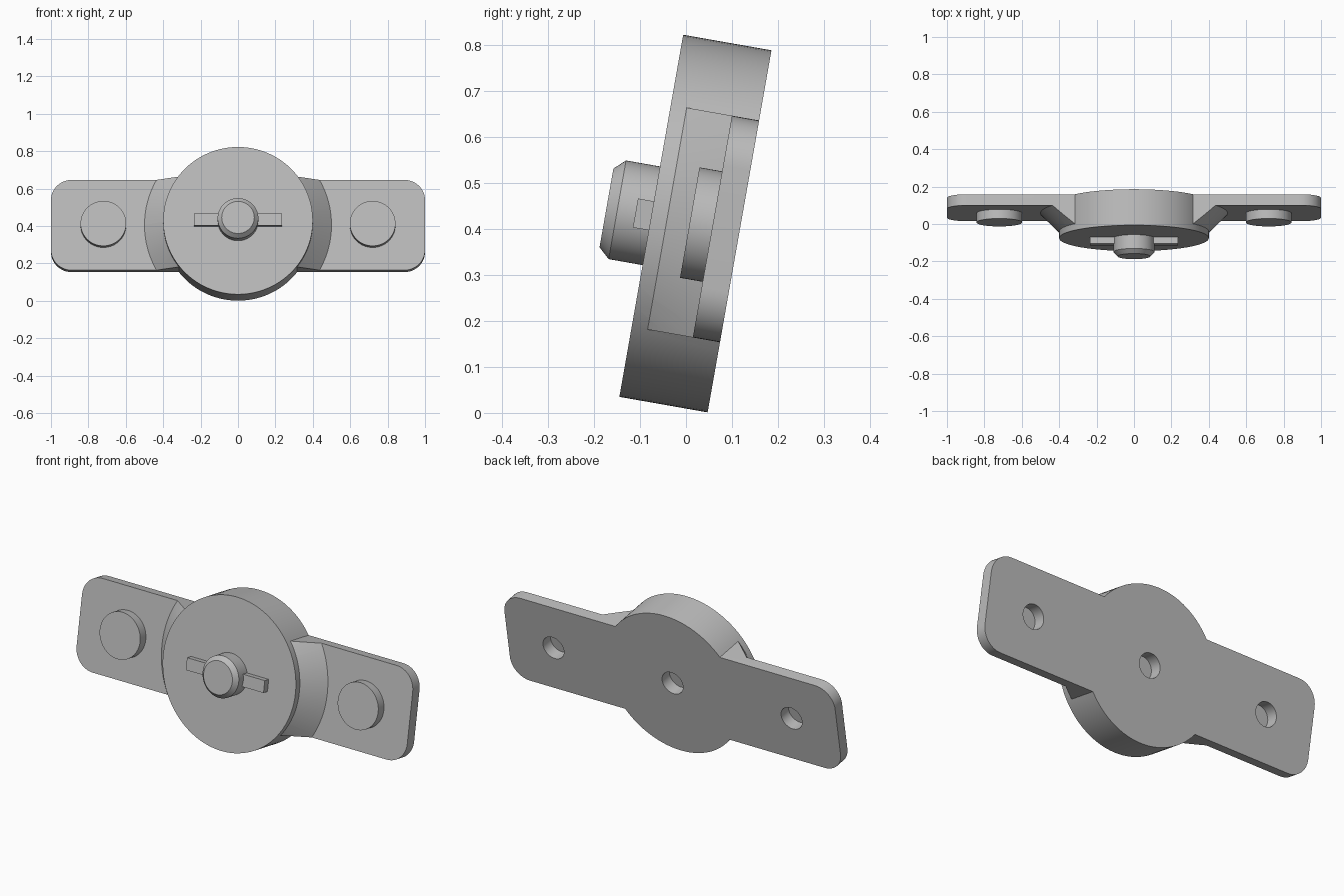
import bpy, bmesh, math
from mathutils import Matrix

if "Cube" in bpy.data.objects:
    bpy.data.objects.remove(bpy.data.objects["Cube"])

# Local frame: back face on y = 0, front towards -y; tilted back 10 degrees at the end
TILT = Matrix.Translation((0, 0.1165, 0.395)) @ Matrix.Rotation(math.radians(-10), 4, 'X')
HALF_H = 0.245

grey = bpy.data.materials.new("plain grey")
grey.diffuse_color = (0.5, 0.5, 0.5, 1)
grey.use_nodes = True
grey.node_tree.nodes["Principled BSDF"].inputs["Base Color"].default_value = grey.diffuse_color


def finish(bm, name):
    bmesh.ops.recalc_face_normals(bm, faces=bm.faces)
    me = bpy.data.meshes.new(name)
    bm.to_mesh(me)
    bm.free()
    me.materials.append(grey)
    ob = bpy.data.objects.new(name, me)
    bpy.context.collection.objects.link(ob)
    return ob


def turned(name, profile, x=0, n=96):
    """Solid of revolution about the y axis; profile is (radius, depth to front)."""
    bm = bmesh.new()
    rings = [[bm.verts.new((x + r * math.cos(2 * math.pi * i / n), -d,
                            r * math.sin(2 * math.pi * i / n))) for i in range(n)]
             for r, d in profile]
    for a, b in zip(rings, rings[1:]):
        for i in range(n):
            j = (i + 1) % n
            bm.faces.new((a[i], a[j], b[j], b[i]))
    bm.faces.new(rings[0])
    bm.faces.new(rings[-1])
    return finish(bm, name)


def slab(name, hx, hz, d0, d1, radius=0):
    """Flat slab between two depths, with optional rounded corners."""
    steps = 12 if radius else 0
    pts = []
    for k, (sx, sz) in enumerate(((1, 1), (-1, 1), (-1, -1), (1, -1))):
        for i in range(steps + 1):
            a = math.pi / 2 * (k + (i / steps if steps else 0))
            pts.append((sx * (hx - radius) + radius * math.cos(a),
                        sz * (hz - radius) + radius * math.sin(a)))
    bm = bmesh.new()
    face = bm.faces.new([bm.verts.new((px, -d0, pz)) for px, pz in pts])
    ext = bmesh.ops.extrude_face_region(bm, geom=[face], use_keep_orig=True)
    bmesh.ops.translate(bm, vec=(0, d0 - d1, 0),
                        verts=[g for g in ext["geom"] if isinstance(g, bmesh.types.BMVert)])
    return finish(bm, name)


def combine(ob, other, op):
    mod = ob.modifiers.new("combine", 'BOOLEAN')
    mod.operation, mod.solver, mod.object = op, 'EXACT', other
    bpy.context.view_layer.objects.active = ob
    bpy.ops.object.modifier_apply(modifier=mod.name)
    bpy.data.objects.remove(other)


# Mounting plate with sloped collar and round hub, joined into one body
body = slab("mounting_body", 1.0, HALF_H, 0, 0.06, 0.11)
collar = turned("collar", [(0.53, 0.03), (0.37, 0.19)])
combine(collar, slab("collar_trim", 0.8, HALF_H, -0.1, 0.3), 'INTERSECT')
combine(body, collar, 'UNION')
combine(body, turned("hub", [(0.4, 0), (0.4, 0.195)]), 'UNION')

# Round bosses on the wings
for x in (-0.72, 0.72):
    combine(body, turned("boss", [(0.122, 0.03), (0.122, 0.11)], x, 64), 'UNION')

# Blind screw holes in the back
for x in (-0.72, 0, 0.72):
    combine(body, turned("hole", [(0.063, -0.05), (0.063, 0.065)], x, 48), 'DIFFERENCE')

# Chamfered centre pin and cross bar
pin = turned("centre_pin", [(0.109, 0.18), (0.109, 0.27), (0.087, 0.294)], 0, 64)
bar = slab("cross_bar", 0.235, 0.032, 0.18, 0.23)

for ob in (body, pin, bar):
    ob.matrix_world = TILT
    bpy.ops.object.select_all(action='DESELECT')
    ob.select_set(True)
    bpy.context.view_layer.objects.active = ob
    bpy.ops.object.shade_smooth_by_angle(angle=math.radians(25))
